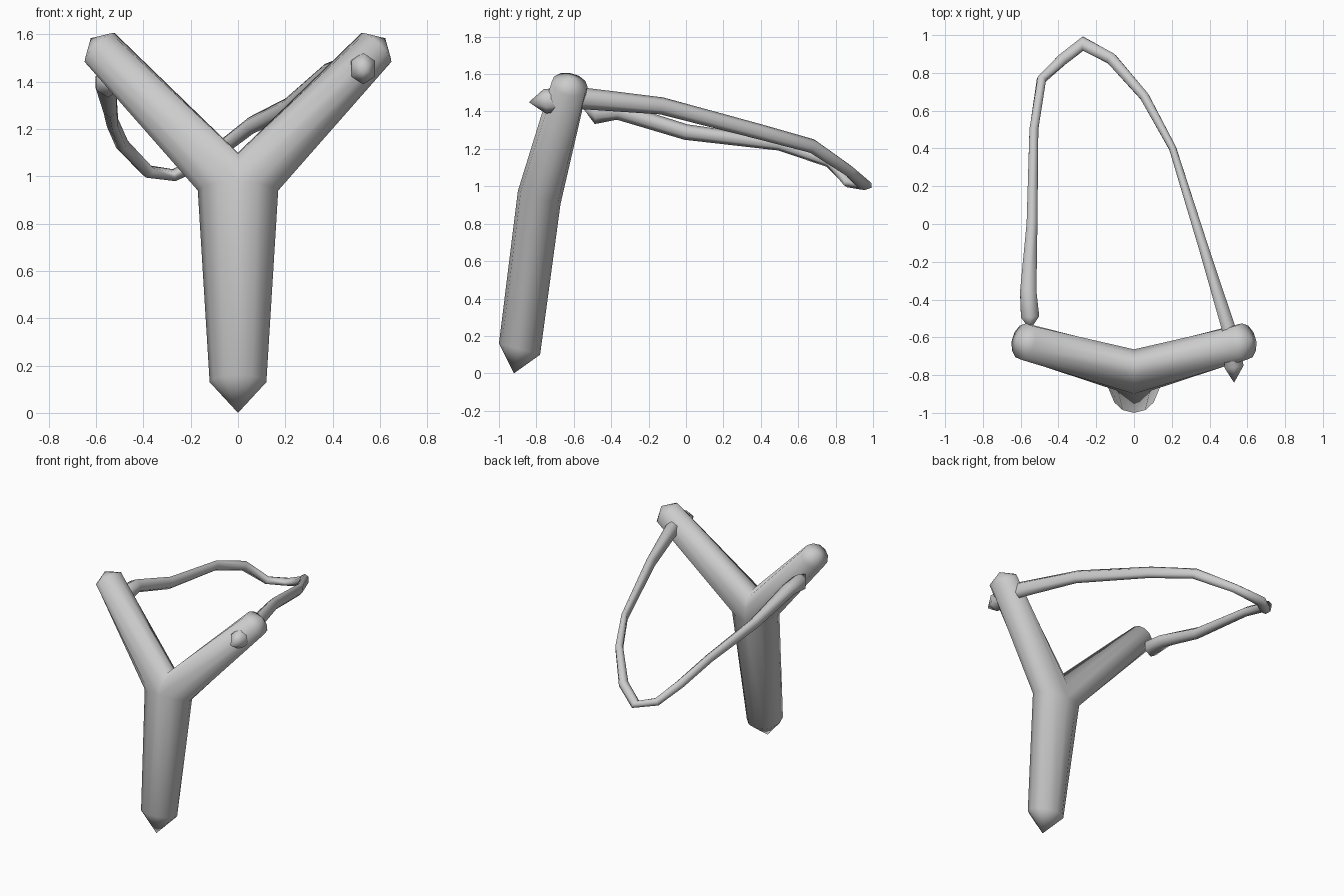
import bpy, bmesh
from math import sin, cos, pi
from mathutils import Vector

cube = bpy.data.objects.get("Cube")
if cube:
    bpy.data.objects.remove(cube, do_unlink=True)

grey = bpy.data.materials.new("light_grey")
grey.use_nodes = True
grey.diffuse_color = (0.6, 0.6, 0.6, 1)
grey.node_tree.nodes["Principled BSDF"].inputs["Base Color"].default_value = (0.6, 0.6, 0.6, 1)


def finish(bm, name):
    bmesh.ops.remove_doubles(bm, verts=bm.verts, dist=0.0005)
    bmesh.ops.recalc_face_normals(bm, faces=bm.faces)
    for f in bm.faces:
        f.smooth = True
    mesh = bpy.data.meshes.new(name)
    bm.to_mesh(mesh)
    bm.free()
    mesh.materials.append(grey)
    obj = bpy.data.objects.new(name, mesh)
    bpy.context.collection.objects.link(obj)
    return obj


def loft(bm, rings):
    """Bridge rings of equal length; a one-point ring makes a pointed end."""
    loops = [[bm.verts.new(p) for p in ring] for ring in rings]
    for a, b in zip(loops, loops[1:]):
        n = max(len(a), len(b))
        for i in range(n):
            j = (i + 1) % n
            if len(a) == 1:
                bm.faces.new((a[0], b[j], b[i]))
            elif len(b) == 1:
                bm.faces.new((a[i], a[j], b[0]))
            else:
                bm.faces.new((a[i], a[j], b[j], b[i]))


def ring(centre, u, v, sides):
    return [centre + u * cos(2 * pi * i / sides) + v * sin(2 * pi * i / sides)
            for i in range(sides)]


# Forked frame: handle and two arms share three half-arcs at the fork
SIDES = 12
fork = Vector((0, -0.785, 0.94))
back = Vector((0, 0.114, -0.035))      # fork centre to its back point
crotch = Vector((0, 0.045, 0.16))      # fork centre to the notch
flank = Vector((0.17, 0, 0))           # fork centre to the outer side

bm = bmesh.new()
foot = Vector((0, -0.89, 0.13))
loft(bm, [[Vector((0, -0.92, 0))],
          ring(foot, Vector((0, 0.11, -0.03)), Vector((0.12, 0, 0)), SIDES),
          ring(fork, back, flank, SIDES)])

end = Vector((0.585, -0.622, 1.545))
axis = (end - fork).normalized()
across = axis.cross(Vector((-1, 0, 1))).normalized()
if across.y < 0:
    across = -across
inward = across.cross(axis)
if inward.z < 0:
    inward = -inward
for side in (1, -1):
    start = []
    for i in range(SIDES):
        t = 2 * pi * i / SIDES
        s = sin(t)
        start.append(fork + back * cos(t) + (crotch * s if s > 0 else flank * -s))
    rings = [start, ring(end, across * 0.098, inward * 0.088, SIDES), [end + axis * 0.055]]
    loft(bm, [[Vector((p.x * side, p.y, p.z)) for p in r] for r in rings])
finish(bm, "forked_frame")

# Elastic band: (position, half width, half height), from the front peg to the other arm
path = [
    ((0.53, -0.755, 1.455), 0.058, 0.066),
    ((0.50, -0.55, 1.47), 0.042, 0.058),
    ((0.37, -0.13, 1.43), 0.03, 0.046),
    ((0.205, 0.40, 1.29), 0.022, 0.041),
    ((0.055, 0.675, 1.215), 0.028, 0.038),
    ((-0.12, 0.875, 1.08), 0.034, 0.032),
    ((-0.27, 0.955, 1.005), 0.042, 0.026),
    ((-0.38, 0.87, 1.02), 0.035, 0.028),
    ((-0.49, 0.765, 1.135), 0.027, 0.034),
    ((-0.53, 0.50, 1.225), 0.027, 0.034),
    ((-0.54, 0.0, 1.29), 0.033, 0.042),
    ((-0.56, -0.36, 1.40), 0.05, 0.045),
    ((-0.55, -0.49, 1.395), 0.056, 0.062),
]
points = [Vector(p) for p, w, h in path]
up = Vector((0, 0, 1))
rings = [[Vector((0.53, -0.84, 1.45))]]
for i, (p, w, h) in enumerate(path):
    tangent = (points[min(i + 1, len(points) - 1)] - points[max(i - 1, 0)]).normalized()
    side = tangent.cross(up).normalized()
    rings.append(ring(points[i], side.cross(tangent) * h, side * w, 6))
rings.append([Vector((-0.55, -0.56, 1.43))])
bm = bmesh.new()
loft(bm, rings)
finish(bm, "elastic_band")
